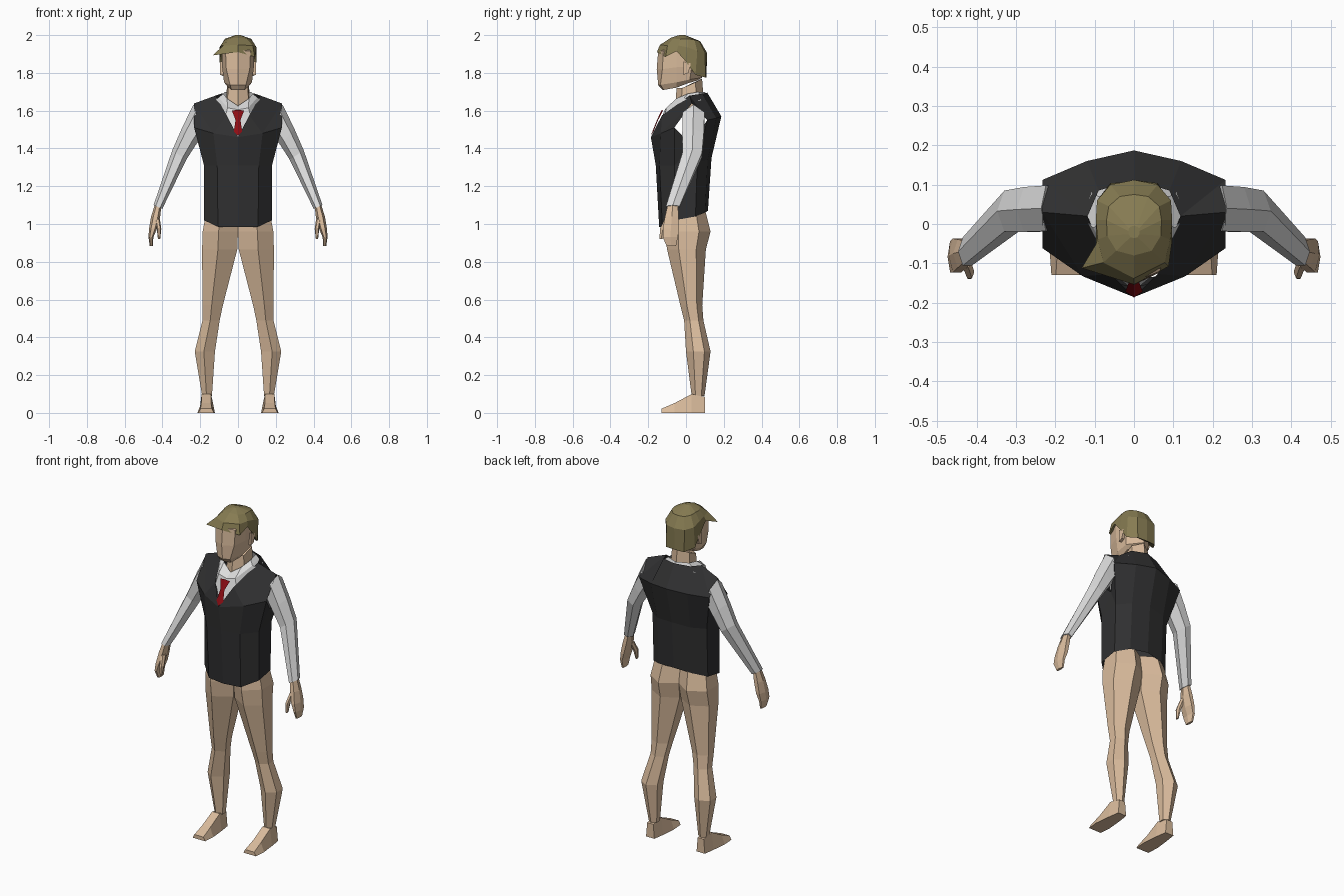
import bpy, bmesh, math

def material(name, rgb):
    m = bpy.data.materials.new(name)
    m.diffuse_color = (*rgb, 1)
    return m

SKIN = material("skin", (0.70, 0.50, 0.335))
WHITE = material("shirt white", (0.72, 0.72, 0.72))
BLACK = material("vest charcoal", (0.03, 0.03, 0.031))
HAIR = material("hair olive blond", (0.24, 0.20, 0.085))
RED = material("tie red", (0.27, 0.004, 0.007))

def build(name, verts, faces, mat, mirror=False):
    bm = bmesh.new()
    vs = [bm.verts.new(v) for v in verts]
    for f in faces:
        bm.faces.new([vs[i] for i in f])
    bmesh.ops.recalc_face_normals(bm, faces=bm.faces)
    me = bpy.data.meshes.new(name)
    bm.to_mesh(me)
    bm.free()
    me.materials.append(mat)
    ob = bpy.data.objects.new(name, me)
    bpy.context.collection.objects.link(ob)
    if mirror:
        mod = ob.modifiers.new("mirror", "MIRROR")
        mod.merge_threshold = 0.002
    return ob

def loft(name, rings, mat, mirror=False, closed=True, caps=True):
    n = len(rings[0])
    verts = [p for r in rings for p in r]
    faces = [(k * n + i, k * n + (i + 1) % n, (k + 1) * n + (i + 1) % n, (k + 1) * n + i)
             for k in range(len(rings) - 1) for i in range(n if closed else n - 1)]
    if closed and caps:
        faces += [tuple(range(n)), tuple(range(len(verts) - n, len(verts)))]
    return build(name, verts, faces, mat, mirror)

def full(half):
    """Complete a half ring (front to back, x >= 0) by mirroring it."""
    return half + [(-x, y, z) for x, y, z in half[-2:0:-1]]

def oval(cx, cy, cz, rx, ry, rz=0, n=6):
    """Ring whose outer side is raised by rz."""
    return [(cx + rx * math.cos(a), cy + ry * math.sin(a) / math.sin(math.pi / 3), cz + rz * math.cos(a))
            for a in (2 * math.pi * i / n for i in range(n))]

# Legs and hips: height, inner x, outer x, front y, back y
LEG = [(1.08, 0, .165, -.10, .10), (0.96, 0, .187, -.115, .13), (0.865, 0.004, .19, -.10, .105),
       (0.57, .08, .188, -.03, .086), (0.49, .097, .188, -.01, .092),
       (0.325, .122, .229, 0, .13), (0.09, .138, .19, .03, .098)]
HEX = [(.55, 0), (1, .3), (1, .75), (.5, 1), (0, .75), (0, .3)]
loft("legs", [[(a + (b - a) * u, f + (k - f) * v, z) for u, v in HEX]
              for z, a, b, f, k in LEG], SKIN, True)

# Feet: y, inner x, outer x, top half width, top height
FOOT = [(.10, .14, .195, .02, .085), (.03, .13, .205, .025, .10),
        (-.06, .122, .215, .026, .052), (-.13, .127, .21, .03, .022)]
loft("feet", [[(a, y, 0), (b, y, 0), ((a + b) / 2 + w, y, h), ((a + b) / 2 - w, y, h)]
              for y, a, b, w, h in FOOT], SKIN, True)

# Vest: hem, waist and chest rows, then shoulders and yoke
hem = [(0, -.142, .985), (.106, -.125, .985), (.18, -.06, 1.02), (.18, .05, 1.04), (.11, .10, 1.06), (0, .116, 1.07)]
waist = [(0, -.16, 1.31), (.11, -.14, 1.31), (.18, -.06, 1.31), (.18, .06, 1.33), (.11, .115, 1.34), (0, .135, 1.35)]
chest = [(0, -.186, 1.46), (.13, -.133, 1.48), (.232, -.062, 1.51), (.233, .112, 1.55), (.12, .16, 1.56), (0, .187, 1.57)]
upper = [(.06, -.127, 1.575), (.118, .02, 1.68), (.233, .03, 1.638), (.09, .085, 1.69), (0, .113, 1.695), (.19, .03, 1.42)]
faces = [(i, i + 1, i + 7, i + 6) for i in range(5)]
faces += [(i + 6, i + 7, i + 13, i + 12) for i in (0, 1, 3, 4)]
faces += [(8, 23, 14), (8, 9, 23), (9, 15, 23)]
faces += [(12, 13, 18), (13, 14, 20), (13, 20, 19, 18), (19, 20, 15), (19, 15, 16, 21), (21, 16, 17, 22)]
build("vest", hem + waist + chest + upper, faces, BLACK, True)

# Shirt front with collar
loft("shirt_collar", [
    [(0, -.07, 1.625), (.058, -.05, 1.665), (.078, .01, 1.69), (.07, .07, 1.70), (0, .10, 1.70)],
    [(0, -.112, 1.605), (.055, -.105, 1.615), (.103, -.01, 1.67), (.09, .07, 1.68), (0, .108, 1.685)],
    [(0, -.17, 1.46), (.07, -.112, 1.56), (.125, .01, 1.655), (.11, .08, 1.655), (0, .118, 1.65)]],
    WHITE, True, closed=False)

# Tie: knot and blade
build("tie", [(0, -.128, 1.605), (.032, -.122, 1.60), (.013, -.148, 1.55), (0, -.154, 1.55),
              (.022, -.172, 1.49), (0, -.187, 1.467)],
      [(0, 1, 2, 3), (3, 2, 4, 5)], RED, True)

# Sleeves
loft("sleeves", [oval(.212, .04, 1.55, .024, .058, .083), oval(.262, .037, 1.46, .036, .057, .045),
                 oval(.311, .033, 1.365, .037, .052, .025), oval(.424, -.07, 1.09, .023, .036, .01)], WHITE, True)

# Hands: palm with fingers, and thumb
loft("hands", [oval(.423, -.07, 1.10, .018, .027), oval(.436, -.075, 1.04, .024, .036),
               oval(.45, -.08, .975, .021, .043), oval(.461, -.083, .93, .013, .04),
               oval(.459, -.078, .883, .008, .025)], SKIN, True)
loft("thumbs", [oval(.428, -.095, 1.03, .014, .016), oval(.418, -.122, .975, .012, .016),
                oval(.418, -.132, .92, .006, .008)], SKIN, True)

# Neck and head
loft("neck", [full([(0, -.06, 1.58), (.06, -.03, 1.58), (.065, .06, 1.58), (0, .10, 1.58)]),
              full([(0, -.05, 1.72), (.052, -.02, 1.72), (.058, .05, 1.75), (0, .085, 1.77)])], SKIN)
loft("head", [
    full([(0, -.125, 1.71), (.035, -.118, 1.71), (.05, -.05, 1.722), (.055, .01, 1.745), (0, .06, 1.76)]),
    full([(0, -.147, 1.735), (.042, -.135, 1.737), (.074, -.05, 1.75), (.072, .02, 1.765), (0, .085, 1.775)]),
    full([(0, -.155, 1.82), (.062, -.125, 1.82), (.084, -.05, 1.83), (.084, .03, 1.83), (0, .09, 1.83)]),
    full([(0, -.147, 1.92), (.066, -.12, 1.915), (.086, -.05, 1.92), (.088, .03, 1.92), (0, .095, 1.92)]),
    full([(0, -.08, 1.965), (.035, -.07, 1.965), (.05, -.03, 1.965), (.05, .03, 1.965), (0, .06, 1.955)])], SKIN)

# Ears
loft("ears", [[(x, -.012, 1.79), (x, .012, 1.80), (x, .026, 1.85), (x, -.012, 1.86)] for x in (.075, .096)], SKIN, True)

# Hair: cap with a fringe swept to one side
rim = full([(0, -.154, 1.91), (.088, -.108, 1.885), (.096, -.05, 1.915), (.097, -.005, 1.865),
            (.094, .05, 1.79), (.06, .104, 1.775), (0, .108, 1.775)])
rim[-1] = (-.133, -.112, 1.893)
mid = full([(0, -.138, 1.948), (.078, -.098, 1.945), (.092, -.04, 1.945), (.097, .01, 1.935),
            (.094, .06, 1.915), (.06, .10, 1.905), (0, .112, 1.905)])
crown = full([(0, -.08, 1.986), (.045, -.068, 1.982), (.068, -.03, 1.978), (.07, .01, 1.98),
              (.064, .045, 1.975), (.036, .07, 1.968), (0, .075, 1.968)])
inner = [(x * .82, y * .82, z + .012) for x, y, z in rim]
peak = [(x * .2, y * .2 - .02, 2.0) for x, y, z in crown]
loft("hair", [inner, rim, mid, crown, peak], HAIR)
